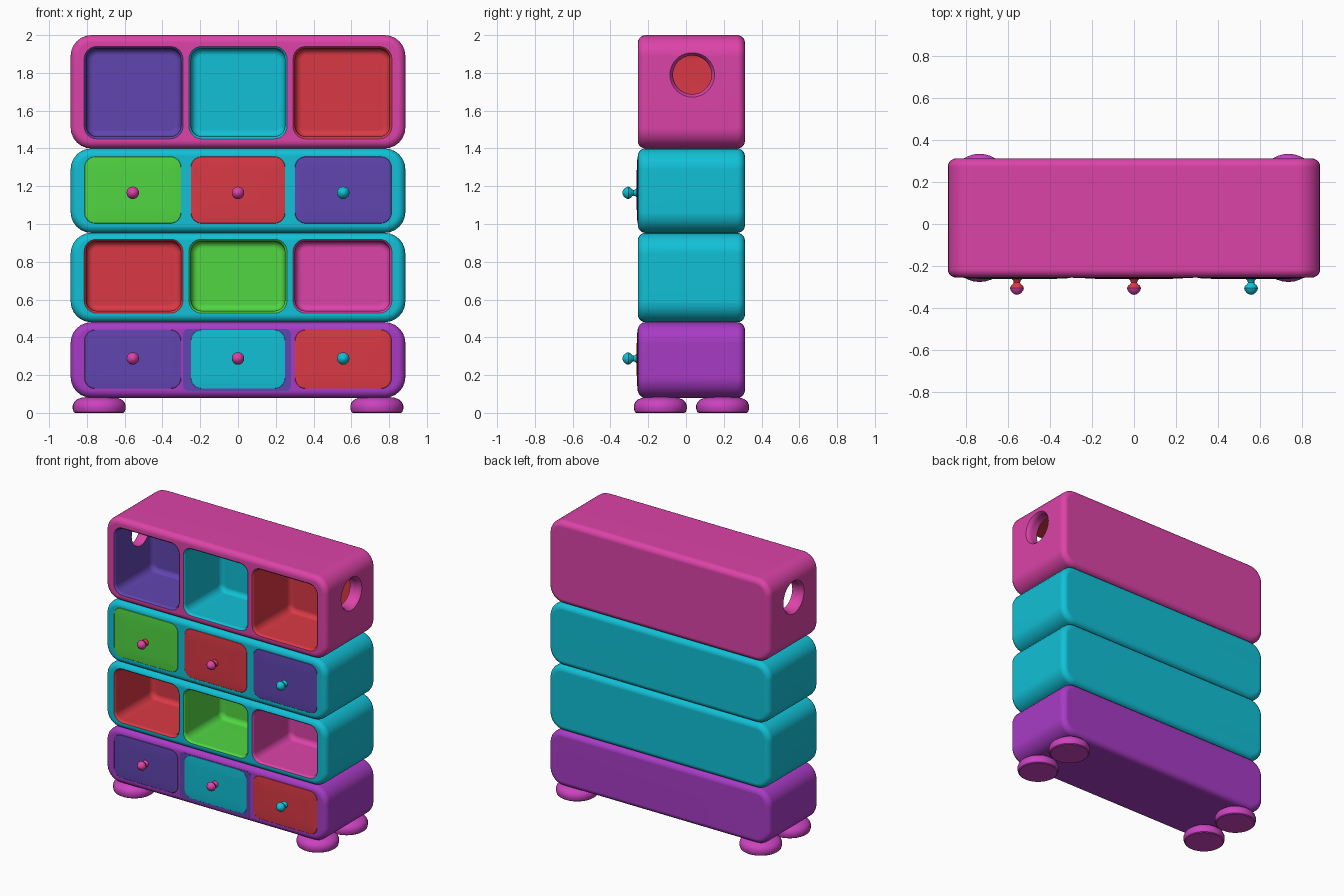
import bpy, bmesh, math
from mathutils import Matrix

if "Cube" in bpy.data.objects:
    bpy.data.objects.remove(bpy.data.objects["Cube"])


def material(name, hex_code):
    lin = []
    for i in (0, 2, 4):
        c = int(hex_code[i:i + 2], 16) / 255
        lin.append(c / 12.92 if c <= 0.04045 else ((c + 0.055) / 1.055) ** 2.4)
    m = bpy.data.materials.new(name)
    m.diffuse_color = (*lin, 1)
    m.use_nodes = True
    m.node_tree.nodes["Principled BSDF"].inputs["Base Color"].default_value = m.diffuse_color
    return m


PINK = material("pink", "DC43A8")
CYAN = material("cyan", "11C0D6")
RED = material("red", "DA3945")
INDIGO = material("indigo", "6145B0")
GREEN = material("green", "51D642")
PURPLE = material("purple", "A83BC5")
ORCHID = material("orchid", "CB42C0")

FRONT, BACK = -0.255, 0.312
COLUMNS = [(-0.803, -0.303), (-0.248, 0.248), (0.303, 0.803)]


def finish(bm, name, mat, smooth=True):
    bmesh.ops.recalc_face_normals(bm, faces=bm.faces)
    mesh = bpy.data.meshes.new(name)
    bm.to_mesh(mesh)
    bm.free()
    mesh.materials.append(mat)
    ob = bpy.data.objects.new(name, mesh)
    bpy.context.collection.objects.link(ob)
    if smooth:
        shade(ob)
    return ob


def shade(ob):
    bpy.ops.object.select_all(action='DESELECT')
    bpy.context.view_layer.objects.active = ob
    ob.select_set(True)
    bpy.ops.object.shade_smooth_by_angle(angle=math.radians(35))
    ob.modifiers.new("weighted", 'WEIGHTED_NORMAL').keep_sharp = True


def loft(name, x, z, radius, sections, mat, smooth=True):
    """Rounded rectangles in xz, stacked along y as (y, inset) sections."""
    bm = bmesh.new()
    rings = []
    for y, inset in sections:
        r = max(radius - inset, 0.012)
        x0, x1, z0, z1 = x[0] + inset + r, x[1] - inset - r, z[0] + inset + r, z[1] - inset - r
        ring = []
        for k, (cx, cz) in enumerate([(x1, z1), (x0, z1), (x0, z0), (x1, z0)]):
            for s in range(7):
                a = (k + s / 6) * math.pi / 2
                ring.append(bm.verts.new((cx + r * math.cos(a), y, cz + r * math.sin(a))))
        rings.append(ring)
    for a, b in zip(rings, rings[1:]):
        for i in range(len(a)):
            j = (i + 1) % len(a)
            bm.faces.new((a[i], a[j], b[j], b[i]))
    bm.faces.new(rings[0])
    bm.faces.new(rings[-1])
    return finish(bm, name, mat, smooth)


def arc(y, r, direction):
    """Fillet sections ending on the flat cap at y (direction is -1 front, 1 back)."""
    steps = [i / 5 * math.pi / 2 for i in range(6)]
    out = [(y - direction * r * (1 - math.sin(a)), r * (1 - math.cos(a))) for a in steps]
    return out if direction > 0 else out[::-1]


def lathe(name, profile, place, mat, smooth=True, steps=32):
    """Revolve (radius, height) points around local z, then place."""
    bm = bmesh.new()
    verts = [bm.verts.new((r, 0, h)) for r, h in profile]
    edges = [bm.edges.new(p) for p in zip(verts, verts[1:])]
    bmesh.ops.spin(bm, geom=verts + edges, cent=(0, 0, 0), axis=(0, 0, 1),
                   angle=math.tau, steps=steps)
    bmesh.ops.remove_doubles(bm, verts=bm.verts, dist=1e-5)
    bm.transform(place)
    return finish(bm, name, mat, smooth)


def cut(body, cutters):
    """Subtract the cutters, keeping each cutter's colour on the new walls."""
    for c in cutters:
        c.hide_render = True
        if c.data.materials[0].name not in body.data.materials:
            body.data.materials.append(c.data.materials[0])
        m = body.modifiers.new("cut", 'BOOLEAN')
        m.operation, m.solver, m.object = 'DIFFERENCE', 'EXACT', c
        m.material_mode = 'TRANSFER'
        bpy.context.view_layer.objects.active = body
        bpy.ops.object.modifier_apply(modifier=m.name)
        bpy.data.objects.remove(c)


def case(name, z, mat):
    return loft(name, (-0.886, 0.886), z, 0.11,
                arc(FRONT, 0.04, -1) + arc(BACK, 0.04, 1), mat, False)


def compartments(z, colours):
    sections = [(-0.30, -0.012), (FRONT, -0.012), (-0.249, -0.004), (-0.238, 0)] + arc(0.16, 0.035, 1)
    return [loft("compartment_cutter", x, z, 0.055, sections, c, False)
            for x, c in zip(COLUMNS, colours)]


# Top case: three open compartments and a round hand hole in each end
top = case("top_case", (1.40, 2.0), PINK)
cutters = compartments((1.463, 1.928), (INDIGO, CYAN, RED))
hole = [(0, 0.76), (0.102, 0.76), (0.102, 0.855), (0.107, 0.872), (0.118, 0.886), (0.118, 0.95), (0, 0.95)]
for side in (-1, 1):
    place = Matrix.Translation((0, 0.033, 1.79)) @ Matrix.Rotation(side * math.pi / 2, 4, 'Y')
    cutters.append(lathe("hand_hole_cutter", hole, place, PINK, False, 40))
cut(top, cutters)
shade(top)

# Open shelf case
shelf = case("shelf_case", (0.48, 0.953), CYAN)
cut(shelf, compartments((0.54, 0.908), (RED, GREEN, PINK)))
shade(shelf)

# Drawer cases
shade(case("upper_drawer_case", (0.953, 1.40), CYAN))
shade(case("lower_drawer_case", (0.08, 0.48), PURPLE))
loft("centre_drawer_surround", (-0.29, 0.28), (0.115, 0.445), 0.03,
     [(-0.25, 0), (-0.2562, 0)], INDIGO)

# Drawer fronts, slightly domed, each with a turned knob
KNOB = [(0, 0.078), (0.012, 0.075), (0.022, 0.068), (0.031, 0.055), (0.033, 0.046), (0.028, 0.035),
        (0.018, 0.026), (0.015, 0.02), (0.017, 0.01), (0.024, 0.003), (0.024, -0.02), (0, -0.02)]
ROWS = [("upper", (1.0, 1.36), 1.165, (GREEN, RED, INDIGO), (RED, RED, CYAN)),
        ("lower", (0.125, 0.443), 0.288, (INDIGO, CYAN, RED), (PINK, PINK, CYAN))]
for row, z, knob_z, colours, knobs in ROWS:
    for i, side in enumerate(("left", "centre", "right")):
        x = (COLUMNS[i][0] - 0.013, COLUMNS[i][1] + 0.005) if i == 0 else \
            (COLUMNS[i][0] - 0.005, COLUMNS[i][1] + (0.013 if i == 2 else 0.005))
        loft(f"{row}_{side}_drawer_front", x, z, 0.06,
             [(-0.2, 0), (-0.252, 0), (-0.257, 0.005), (-0.259, 0.03), (-0.261, 0.08)], colours[i])
        place = Matrix.Translation(((i - 1) * 0.557, -0.259, knob_z)) @ Matrix.Rotation(math.pi / 2, 4, 'X')
        knob = lathe(f"{row}_{side}_knob", KNOB, place, knobs[i], steps=20)
        # Red knobs have a pink tip
        if knobs[i] is RED:
            knob.data.materials.append(PINK)
            for f in knob.data.polygons:
                f.material_index = int(f.center.y < -0.306)

# Bun feet
FOOT = [(0, 0), (0.128, 0), (0.135, 0.005), (0.14, 0.022), (0.14, 0.04), (0.133, 0.057),
        (0.118, 0.071), (0.095, 0.08), (0.06, 0.085), (0, 0.085)]
for x, sx in ((-0.735, "left"), (0.735, "right")):
    for y, sy in ((-0.136, "front"), (0.194, "back")):
        lathe(f"{sy}_{sx}_foot", FOOT, Matrix.Translation((x, y, 0)), ORCHID)
